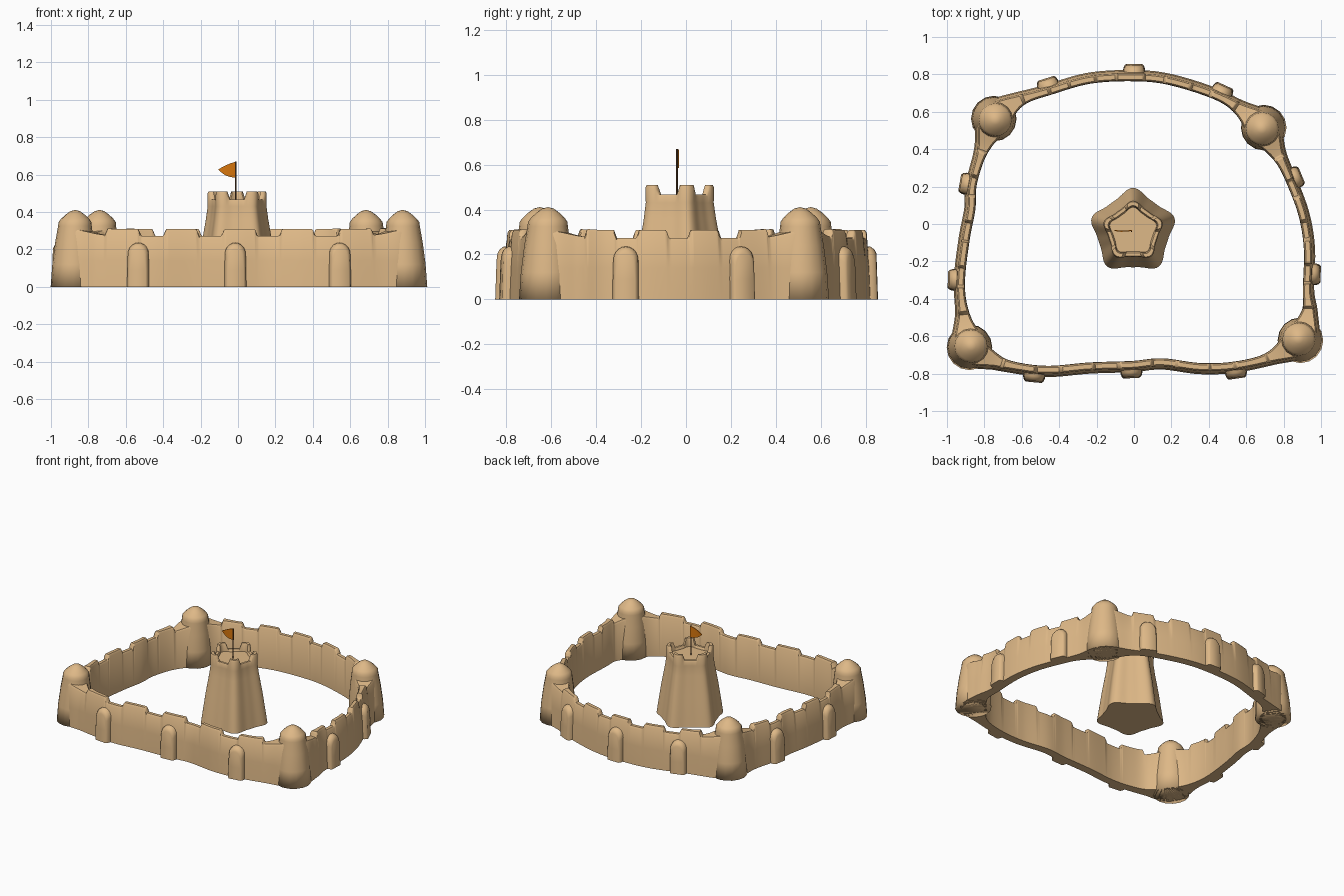
import bpy, bmesh, math
from mathutils import Vector

if "Cube" in bpy.data.objects:
    bpy.data.objects.remove(bpy.data.objects["Cube"])


def material(name, col):
    m = bpy.data.materials.new(name)
    m.diffuse_color = (*col, 1)
    m.use_nodes = True
    m.node_tree.nodes["Principled BSDF"].inputs["Base Color"].default_value = m.diffuse_color
    return m


SAND = material("sand", (0.73, 0.48, 0.242))
ORANGE = material("flag orange", (0.69, 0.184, 0.004))
BROWN = material("pole brown", (0.13, 0.06, 0.025))


def make(name, rings, mat, closed=False, caps=True, angle=40):
    """Skin a list of equal-length vertex rings into one object."""
    bm = bmesh.new()
    vs = [[bm.verts.new(p) for p in r] for r in rings]
    n = len(vs[0])
    for i in range(len(vs) if closed else len(vs) - 1):
        a, b = vs[i], vs[(i + 1) % len(vs)]
        for j in range(n):
            k = (j + 1) % n
            bm.faces.new((a[j], a[k], b[k], b[j]))
    if caps and not closed:
        bm.faces.new(vs[0][::-1])
        bm.faces.new(vs[-1])
    bmesh.ops.remove_doubles(bm, verts=bm.verts, dist=1e-5)
    bmesh.ops.recalc_face_normals(bm, faces=bm.faces)
    me = bpy.data.meshes.new(name)
    bm.to_mesh(me)
    bm.free()
    me.materials.append(mat)
    me.shade_smooth()
    me.set_sharp_from_angle(angle=math.radians(angle))
    ob = bpy.data.objects.new(name, me)
    bpy.context.collection.objects.link(ob)
    return ob


# Wall centre line, clockwise from the back left tower
P = [(-.74, .556), (-.626, .652), (-.45, .712), (-.235, .772), (0, .785), (.19, .765),
     (.43, .69), (.57, .61), (.684, .508), (.765, .374), (.83, .24), (.9, .053),
     (.93, -.134), (.925, -.35), (.93, -.48), (.88, -.615), (.73, -.71), (.54, -.757),
     (.353, -.765), (.15, -.74), (-.01, -.754), (-.235, -.762), (-.45, -.78),
     (-.61, -.765), (-.74, -.73), (-.87, -.652), (-.914, -.455), (-.925, -.294),
     (-.9, -.08), (-.87, .08), (-.862, .214), (-.807, .4)]
P = [Vector(p) for p in P]
TOWERS = [0, 8, 15, 25]
MERLONS = [5, 4, 5, 4]
SUB = 32

path = []
for i in range(len(P)):
    p0, p1, p2, p3 = (P[(i + k) % len(P)] for k in (-1, 0, 1, 2))
    for k in range(SUB):
        t = k / SUB
        path.append(0.5 * (2 * p1 + (p2 - p0) * t + (2 * p0 - 5 * p1 + 4 * p2 - p3) * t * t
                           + (3 * p1 - p0 - 3 * p2 + p3) * t ** 3))
N = len(path)


def normal(i):
    t = (path[(i + 4) % N] - path[i - 4]).normalized()
    return Vector((-t.y, t.x))


# Curtain wall with crenellated top and flares next to the towers
arc = [0]
for i in range(N):
    arc.append(arc[-1] + (path[(i + 1) % N] - path[i]).length)
rings = []
for s in range(4):
    a = TOWERS[s] * SUB
    b = TOWERS[s + 1] * SUB if s < 3 else N
    length = arc[b] - arc[a]
    for i in range(a, b):
        d = arc[i] - arc[a]
        near = min(d, length - d)
        flare = math.exp(-(near / .13) ** 2)
        h = .272 + .04 * flare
        u = (d - .13) / (length - .26)
        if 0 < u < 1:
            ph = abs((u * MERLONS[s]) % 1 - .5)
            h += .036 * min(1, max(0, (.31 - ph) / .05))
        w = .02 + .06 * flare
        nrm = normal(i)
        prof = [(w + .018, 0), (w + .012, .14), (w, h - .012), (w - .008, h),
                (-w + .008, h), (-w, h - .012), (-w - .002, 0)]
        rings.append([(*(path[i] + nrm * o), z) for o, z in prof])
make("curtain_wall", rings, SAND, closed=True, angle=50)

# Round corner towers with domed caps
TPROF = [(.122, 0), (.116, .12), (.103, .24), (.09, .325), (.088, .345), (.076, .362),
         (.052, .385), (.026, .404), (0, .411)]
for k, t in enumerate(TOWERS):
    c = P[t]
    out = c.normalized()
    rings = []
    for r, z in TPROF:
        q = c + out * .012 * (1 - z / .41)
        rings.append([(q.x + r * math.cos(j * math.tau / 16), q.y + r * math.sin(j * math.tau / 16), z)
                      for j in range(16)])
    rings[-1] = [(c.x, c.y, .411 + 0.0 * j) for j in range(16)]
    # dome tip is welded to one point, so only the base needs a cap
    tower = make("corner_tower_%d" % (k + 1), rings, SAND, caps=False, angle=35)
    bm = bmesh.new()
    bm.from_mesh(tower.data)
    bmesh.ops.holes_fill(bm, edges=[e for e in bm.edges if e.is_boundary], sides=0)
    bm.to_mesh(tower.data)
    bm.free()

# Round-topped buttresses on the outside of the wall
SPOTS = [(-.45, .72), (0, .79), (.46, .69), (.84, .24), (.93, -.27), (.54, -.76),
         (-.015, -.76), (-.53, -.77), (-.93, -.30), (-.87, .21)]
for k, sp in enumerate(SPOTS):
    i = min(range(N), key=lambda j: (path[j] - Vector(sp)).length)
    nrm = normal(i)
    tan = Vector((nrm.y, -nrm.x))
    rings = []
    for off, hw, top in [(0, .06, .238), (.038, .058, .234), (.054, .052, .222), (.062, .043, .205)]:
        arch = [(-hw, 0), (-hw * .99, .09)]
        for j in range(11):
            a = math.pi * (1 - j / 10)
            arch.append((hw * .95 * math.cos(a), top - .06 + .06 * math.sin(a)))
        arch += [(hw * .99, .09), (hw, 0)]
        rings.append([(*(path[i] + tan * u + nrm * (off + .008 * (1 - z / .24) * (off > 0))), z)
                      for u, z in arch])
    make("buttress_%d" % (k + 1), rings, SAND, angle=50)

# Five-lobed central keep with one merlon on each lobe
CX, CY, SEG = -.005, -.04, 120


def keep_ring(r, z, merlon=0.0):
    ring = []
    for j in range(SEG):
        a = j * math.tau / SEG
        lobe = math.cos(5 * (a - math.pi / 2))
        rr = r * (1 + .1 * lobe + .02 * math.cos(10 * (a - math.pi / 2)))
        d = abs((a - math.pi / 2 + math.pi / 5) % (math.tau / 5) - math.pi / 5)
        up = min(1, max(0, (.29 - d) / .055))
        ring.append((CX + rr * math.cos(a), CY + rr * math.sin(a), z + merlon * up))
    return ring


make("keep", [keep_ring(.208, 0), keep_ring(.2, .06), keep_ring(.178, .22), keep_ring(.155, .36),
              keep_ring(.146, .43), keep_ring(.147, .46, .038), keep_ring(.142, .467, .043),
              keep_ring(.124, .467, .043), keep_ring(.119, .46, .038), keep_ring(.116, .45)],
     SAND, angle=50)

# Flag pole
make("flag_pole", [[(-.013 + .004 * math.cos(j * math.tau / 8), CY + .004 * math.sin(j * math.tau / 8), z)
                    for j in range(8)] for z in (.44, .67)], BROWN)

# Pennant, slightly bowed
pen = [(-.012, .668, .584), (-.04, .66, .586), (-.07, .647, .597), (-.09, .636, .612), (-.104, .629, .625)]
rings = []
for x, zt, zb in pen:
    y = CY + .006 + .005 * math.sin((x + .012) * 34)
    rings.append([(x, y - .003, zb), (x, y + .003, zb), (x, y + .003, zt), (x, y - .003, zt)])
make("flag", rings, ORANGE)
